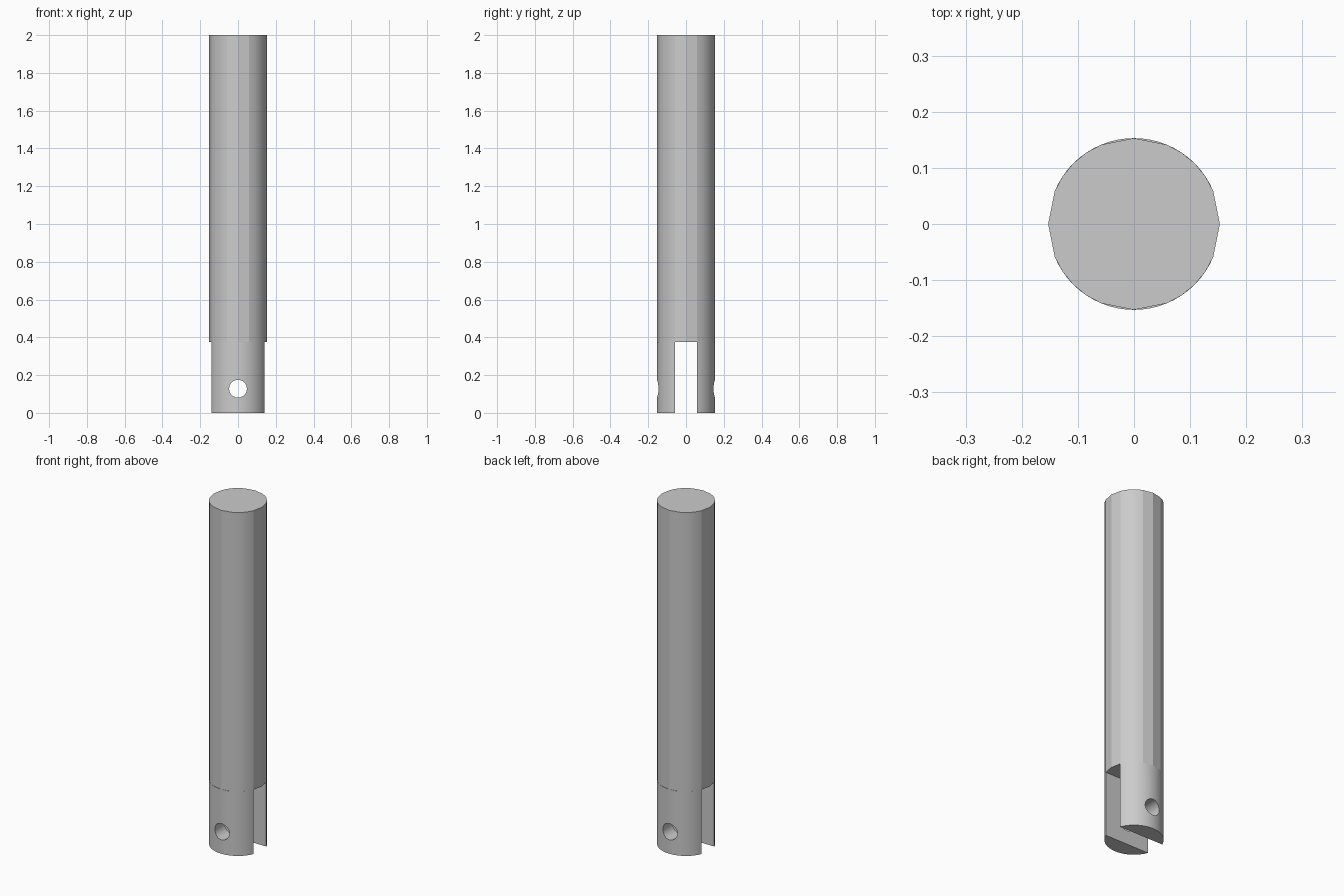
import bpy, bmesh
from math import sin, cos, radians, pi

RADIUS = 0.153
SLOT_HALF = 0.059
SLOT_TOP = 0.375
HOLE_Z, HOLE_RADIUS = 0.128, 0.047
EDGE_ANGLE = 22.5

cube = bpy.data.objects.get("Cube")
if cube:
    bpy.data.objects.remove(cube, do_unlink=True)

steel = bpy.data.materials.new("grey_steel")
steel.use_nodes = True
steel.diffuse_color = (0.6, 0.6, 0.6, 1)
steel.node_tree.nodes["Principled BSDF"].inputs["Base Color"].default_value = (0.6, 0.6, 0.6, 1)


def arc_point(angle):
    a = radians(angle)
    return RADIUS * cos(a), RADIUS * sin(a)


def extrude_profile(name, points, bottom, top):
    bm = bmesh.new()
    face = bm.faces.new([bm.verts.new((x, y, bottom)) for x, y in points])
    grown = bmesh.ops.extrude_face_region(bm, geom=[face])
    for v in grown["geom"]:
        if isinstance(v, bmesh.types.BMVert):
            v.co.z = top
    bmesh.ops.recalc_face_normals(bm, faces=bm.faces)
    mesh = bpy.data.meshes.new(name)
    bm.to_mesh(mesh)
    bm.free()
    obj = bpy.data.objects.new(name, mesh)
    bpy.context.collection.objects.link(obj)
    mesh.materials.append(steel)
    return obj


def activate(obj):
    bpy.ops.object.select_all(action="DESELECT")
    obj.select_set(True)
    bpy.context.view_layer.objects.active = obj


# Cross-pin hole cutter through both prongs
bpy.ops.mesh.primitive_cylinder_add(vertices=32, radius=HOLE_RADIUS, depth=1,
                                    location=(0, 0, HOLE_Z), rotation=(pi / 2, 0, 0))
cutter = bpy.context.object
cutter.name = "pin_hole_cutter"
cutter.data.materials.append(steel)
cutter.hide_render = True

# Solid shaft, with wider facets at the four quarter points
quarter = [0, EDGE_ANGLE, 33.75, 45, 56.25, 67.5]
shaft = extrude_profile("shaft", [arc_point(q * 90 + a) for q in range(4) for a in quarter],
                        SLOT_TOP, 2)
parts = [shaft]

# Two prongs either side of the slot, each drilled for the pin
steps = 24
arc = [arc_point(EDGE_ANGLE + (180 - 2 * EDGE_ANGLE) * i / steps) for i in range(steps + 1)]
for name, side in (("front_prong", -1), ("back_prong", 1)):
    inner = [(arc[-1][0], SLOT_HALF - 0.002), (arc[0][0], SLOT_HALF - 0.002)]
    prong = extrude_profile(name, [(x, y * side) for x, y in arc + inner], 0, SLOT_TOP)
    drill = prong.modifiers.new("pin_hole", "BOOLEAN")
    drill.operation = "DIFFERENCE"
    drill.solver = "EXACT"
    drill.object = cutter
    activate(prong)
    bpy.ops.object.modifier_apply(modifier=drill.name)
    parts.append(prong)

bpy.data.objects.remove(cutter, do_unlink=True)

for part in parts:
    activate(part)
    bpy.ops.object.shade_smooth_by_angle(angle=radians(15))
